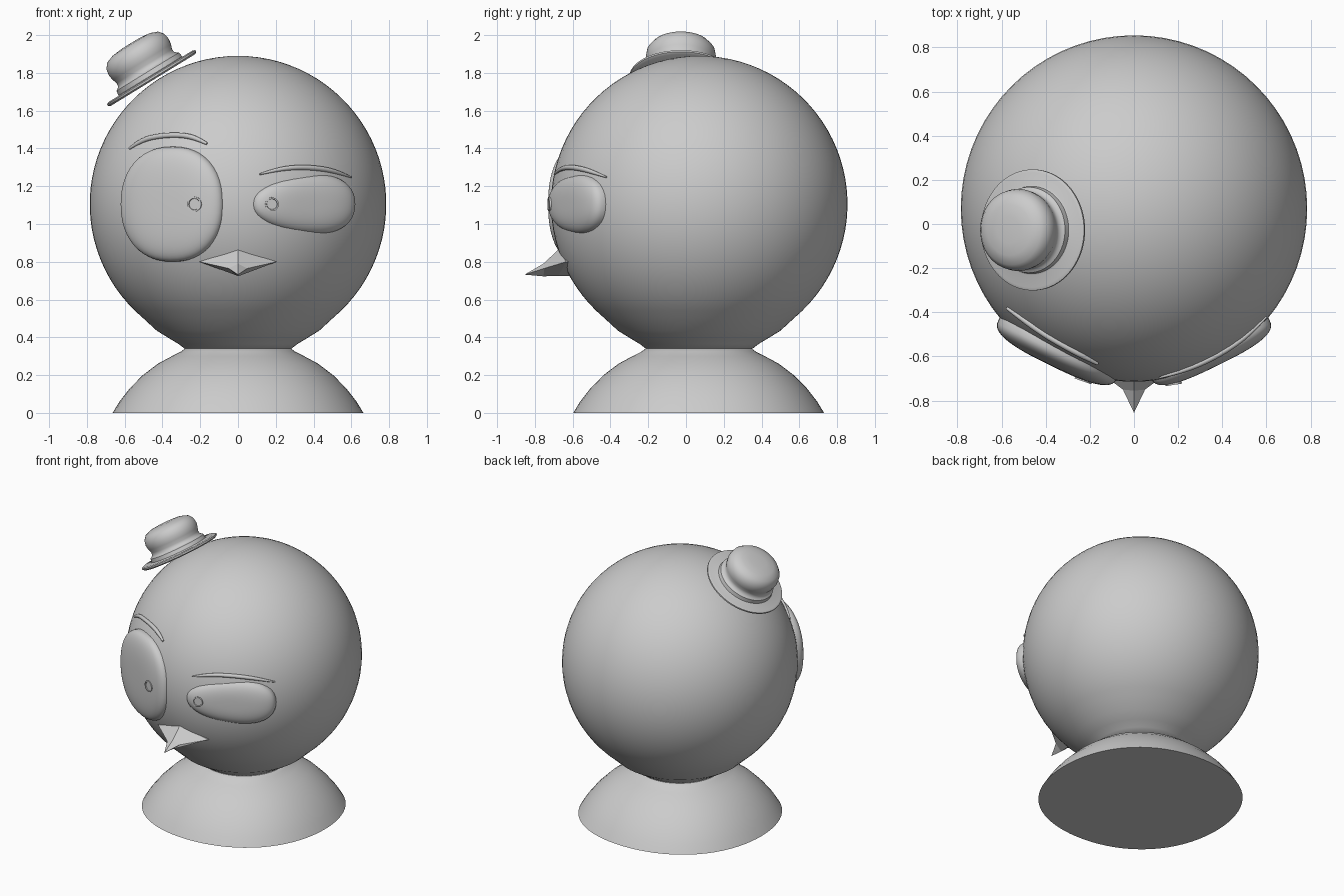
import bpy, bmesh, math
from mathutils import Vector, Matrix

if "Cube" in bpy.data.objects:
    bpy.data.objects.remove(bpy.data.objects["Cube"])

GREY = (0.6, 0.6, 0.6, 1)
grey = bpy.data.materials.new("plain grey")
grey.use_nodes = True
grey.diffuse_color = GREY
grey.node_tree.nodes["Principled BSDF"].inputs["Base Color"].default_value = GREY

CENTRE = Vector((0, 0.07, 1.105))   # centre of the head
RADIUS = 0.785


def finish(name, bm, matrix=Matrix(), smooth=40):
    """Turn a bmesh into a shaded object."""
    bmesh.ops.recalc_face_normals(bm, faces=bm.faces)
    mesh = bpy.data.meshes.new(name)
    bm.to_mesh(mesh)
    bm.free()
    mesh.transform(matrix)
    mesh.materials.append(grey)
    obj = bpy.data.objects.new(name, mesh)
    bpy.context.collection.objects.link(obj)
    if smooth:
        bpy.ops.object.select_all(action="DESELECT")
        obj.select_set(True)
        bpy.context.view_layer.objects.active = obj
        bpy.ops.object.shade_smooth_by_angle(angle=math.radians(smooth))
    return obj


def lathe(name, profile, matrix, squareness=0.0, segments=72):
    """Revolve (radius, height) points about z; squareness pushes out the diagonals."""
    bm = bmesh.new()
    rings = []
    for r, z in profile:
        if r == 0:
            rings.append([bm.verts.new((0, 0, z))] * segments)
            continue
        ring = []
        for i in range(segments):
            a = math.tau * i / segments
            k = r * (1 - squareness * math.cos(4 * a))
            ring.append(bm.verts.new((k * math.cos(a), k * math.sin(a), z)))
        rings.append(ring)
    for low, high in zip(rings, rings[1:]):
        for i in range(segments):
            j = (i + 1) % segments
            quad = dict.fromkeys((low[i], low[j], high[j], high[i]))
            bm.faces.new(list(quad))
    return finish(name, bm, matrix)


# Head: a ball drawn in towards the neck
ball = [(RADIUS * math.sin(math.radians(a)), CENTRE.z + RADIUS * math.cos(math.radians(a)))
        for a in range(4, 141, 4)]
neck = [(0.43, 0.435), (0.365, 0.395), (0.315, 0.365), (0.285, 0.342), (0, 0.342)]
lathe("head", [(0, CENTRE.z + RADIUS)] + ball + neck, Matrix.Translation((0, 0.07, 0)))

# Body: a flared dome with a flat underside
dome = [(0, 0), (0.672, 0), (0.635, 0.06), (0.58, 0.13), (0.51, 0.2), (0.43, 0.26),
        (0.355, 0.3), (0.305, 0.325), (0.283, 0.342), (0, 0.342)]
lathe("body", dome, Matrix.Translation((0, 0.067, 0)), squareness=0.012)

# Hat: brim, band and puffed crown, tipped to one side
hat = [(0, -0.008), (0.262, -0.012), (0.274, -0.004), (0.274, 0.006), (0.26, 0.012),
       (0.205, 0.01), (0.198, 0.014), (0.194, 0.04), (0.184, 0.046), (0.174, 0.056),
       (0.172, 0.075), (0.181, 0.1), (0.186, 0.13), (0.18, 0.165), (0.158, 0.193),
       (0.115, 0.209), (0.06, 0.215), (0, 0.216)]
lathe("hat", hat, Matrix.Translation((-0.457, -0.027, 1.772))
      @ Matrix.Rotation(math.radians(-31.5), 4, "Y"))


def eye_frame(side):
    """Local x runs outwards along the face, y up, z out of the head."""
    out = Vector((0.9 * side, 0.44, 0)).normalized()
    normal = Vector((0.44 * side, -0.9, 0)).normalized()
    up = Vector((0, 0, 1))
    m = Matrix((out, up, normal)).transposed().to_4x4()
    m.translation = CENTRE + normal * 0.72 + out * 0.03
    return m


def power(v, e):
    return math.copysign(abs(v) ** e, v)


def eye(name, side, half_height, taper):
    """Puffed oval pad; taper makes the outer end taller than the inner one."""
    bm = bmesh.new()
    bmesh.ops.create_uvsphere(bm, u_segments=48, v_segments=28, radius=1)
    for v in bm.verts:
        r = math.hypot(v.co.x, v.co.y)
        a = math.atan2(v.co.y, v.co.x)
        r = r ** 0.7 if r > 1e-6 else 0
        x = r * power(math.cos(a), 0.9)
        y = r * power(math.sin(a), 0.9)
        v.co = (0.3 * x, half_height * y * (1 + taper * x), 0.085 * power(v.co.z, 0.7))
    finish(name, bm, eye_frame(side), 60)


def pupil(name, side, offset, depth, radius, tilt):
    """Small raised disc with a sunken middle."""
    place = (eye_frame(side) @ Matrix.Translation((-offset, 0, depth))
             @ Matrix.Rotation(-tilt, 4, "Y"))
    disc = [(0, -0.03), (radius, -0.03), (radius, 0.006), (radius * 0.8, 0.006),
            (radius * 0.75, 0.001), (0, 0.001)]
    lathe(name, disc, place, segments=12)


eye("right_eye", -1, 0.305, 0.0)
eye("left_eye", 1, 0.157, 0.16)
pupil("right_pupil", -1, 0.165, 0.079, 0.04, 0.12)
pupil("left_pupil", 1, 0.217, 0.071, 0.037, 0.3)


def brow(name, points):
    """Thin tapered strand laid over the head surface."""
    curve = bpy.data.curves.new(name, "CURVE")
    curve.dimensions = "3D"
    curve.bevel_depth = 0.014
    curve.bevel_resolution = 3
    curve.use_fill_caps = True
    spline = curve.splines.new("NURBS")
    spline.points.add(len(points) - 1)
    spline.use_endpoint_u = True
    spline.order_u = 3
    for p, (x, z, thick) in zip(spline.points, points):
        dz = z - CENTRE.z
        y = CENTRE.y - math.sqrt(RADIUS ** 2 - x * x - dz * dz) - 0.006
        p.co = (x, y, z, 1)
        p.radius = thick
    obj = bpy.data.objects.new(name, curve)
    curve.materials.append(grey)
    bpy.context.collection.objects.link(obj)


brow("right_brow", [(-0.575, 1.4, 0.5), (-0.51, 1.445, 1), (-0.41, 1.468, 1),
                    (-0.3, 1.472, 1), (-0.22, 1.455, 1), (-0.165, 1.425, 0.5)])
brow("left_brow", [(0.115, 1.263, 0.3), (0.2, 1.288, 0.8), (0.32, 1.302, 1),
                   (0.44, 1.294, 1), (0.53, 1.274, 0.8), (0.6, 1.248, 0.3)])


# Beak: a flat-faced diamond drawn out to a hooked tip
def diamond(bm, y, side_y, half, top, mid, bottom):
    return [bm.verts.new(c) for c in ((0, y, top), (half, side_y, mid),
                                      (0, y, bottom), (-half, side_y, mid))]


bm = bmesh.new()
rings = [diamond(bm, -0.6, -0.55, 0.2, 0.865, 0.8, 0.725),
         diamond(bm, -0.675, -0.635, 0.205, 0.865, 0.8, 0.725),
         diamond(bm, -0.755, -0.75, 0.05, 0.79, 0.765, 0.723)]
for a, b in zip(rings, rings[1:]):
    for i in range(4):
        j = (i + 1) % 4
        bm.faces.new((a[i], a[j], b[j], b[i]))
tip = bm.verts.new((0, -0.855, 0.732))
for i in range(4):
    bm.faces.new((rings[-1][i], rings[-1][(i + 1) % 4], tip))
bm.faces.new(rings[0])
finish("beak", bm, smooth=0)
